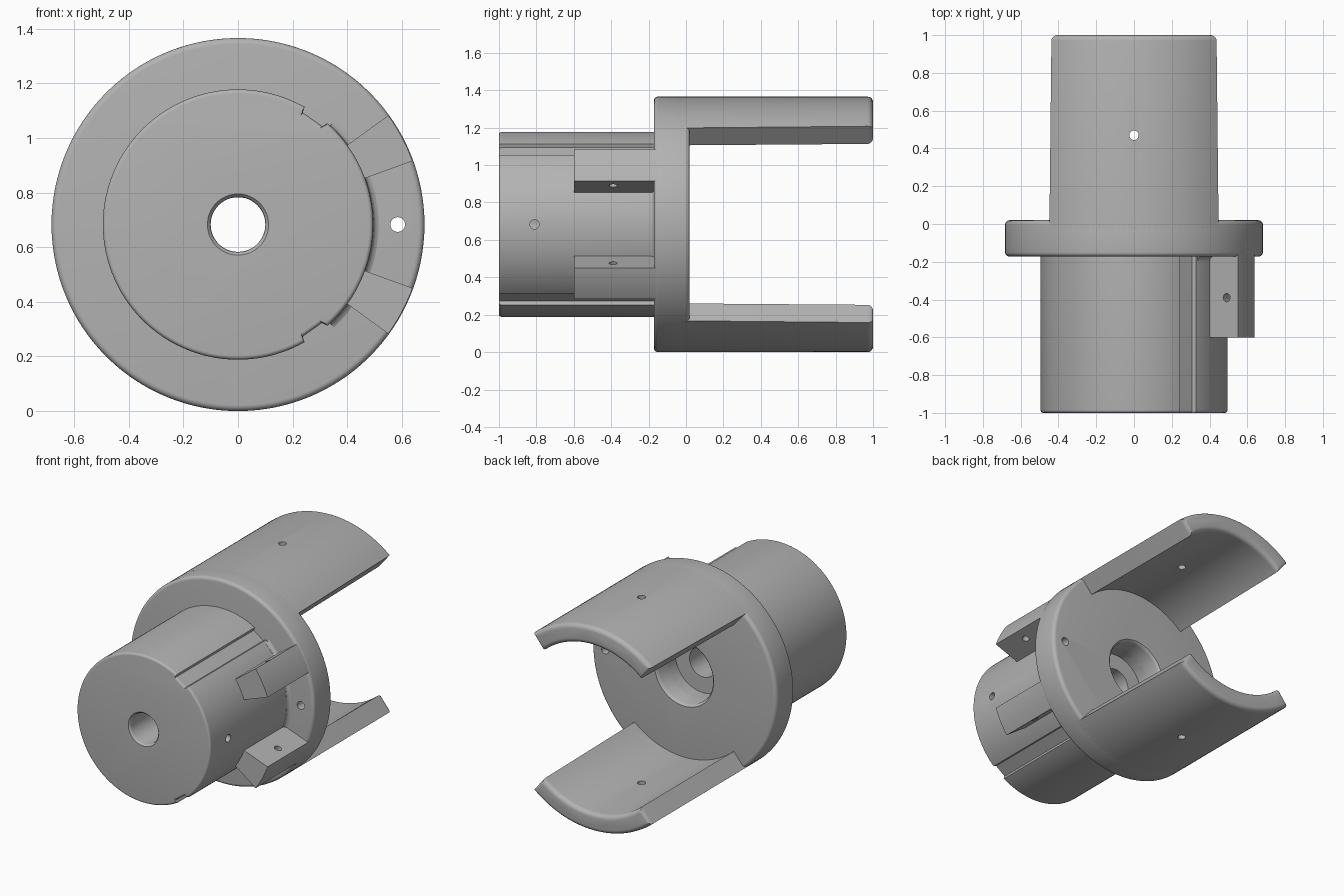
import bpy, bmesh, math
from mathutils import Vector

if "Cube" in bpy.data.objects:
    bpy.data.objects.remove(bpy.data.objects["Cube"], do_unlink=True)

CZ = 0.683          # height of the shaft axis
R = 0.683           # flange and jaw outer radius
HUB = 0.495         # hub radius
FRONT, BACK = -0.172, 0.02   # flange faces

grey = bpy.data.materials.new("plain grey")
grey.use_nodes = True
grey.diffuse_color = (0.45, 0.45, 0.45, 1)
grey.node_tree.nodes["Principled BSDF"].inputs["Base Color"].default_value = (0.45, 0.45, 0.45, 1)


def polar(r, deg):
    a = math.radians(deg)
    return (r * math.cos(a), r * math.sin(a))


def arc(r, a0, a1, n):
    return [polar(r, a0 + (a1 - a0) * i / n) for i in range(n + 1)]


def circle(r, n=128):
    return arc(r, 0, 360, n)[:-1]


def sector(r0, r1, a0, a1, n):
    return arc(r1, a0, a1, n) + arc(r0, a1, a0, n)


def rounding(size, steps=5):
    """(inset, distance from the end) pairs of a quarter round, end first."""
    turns = [math.pi / 2 * i / steps for i in range(steps + 1)]
    return [(size * (1 - math.sin(t)), size * (1 - math.cos(t))) for t in turns]


def loft(name, rings):
    """Skin (outline, y) rings along the shaft axis and cap both ends."""
    bm = bmesh.new()
    loops = [[bm.verts.new((x, y, z + CZ)) for x, z in pts] for pts, y in rings]
    n = len(loops[0])
    for a, b in zip(loops, loops[1:]):
        for i in range(n):
            j = (i + 1) % n
            bm.faces.new((a[i], a[j], b[j], b[i]))
    bm.faces.new(loops[0])
    bm.faces.new(loops[-1])
    bmesh.ops.recalc_face_normals(bm, faces=bm.faces)
    mesh = bpy.data.meshes.new(name)
    bm.to_mesh(mesh)
    bm.free()
    mesh.materials.append(grey)
    obj = bpy.data.objects.new(name, mesh)
    bpy.context.collection.objects.link(obj)
    return obj


def activate(obj):
    bpy.ops.object.select_all(action='DESELECT')
    obj.select_set(True)
    bpy.context.view_layer.objects.active = obj


def cut(cutter, *targets):
    cutter.hide_render = True
    for obj in targets:
        activate(obj)
        mod = obj.modifiers.new("cut", 'BOOLEAN')
        mod.operation, mod.solver, mod.object = 'DIFFERENCE', 'EXACT', cutter
        bpy.ops.object.modifier_apply(modifier=mod.name)
    bpy.data.objects.remove(cutter, do_unlink=True)


def drill(target, centre, direction, depth, r=0.025):
    turn = Vector(direction).to_track_quat('Z', 'Y').to_euler()
    bpy.ops.mesh.primitive_cylinder_add(vertices=24, radius=r, depth=depth,
                                        location=centre, rotation=turn)
    cutter = bpy.context.object
    cutter.data.materials.append(grey)
    cut(cutter, target)


# Hub with two shallow keyways
FLOOR = 0.474
outline = (arc(HUB, 60.5, 299.5, 80) + [polar(FLOOR, -60), polar(FLOOR, -49.5)]
           + arc(HUB, -48.5, 48.5, 36) + [polar(FLOOR, 49.5), polar(FLOOR, 60)])
rings = []
for inset, d in rounding(0.015):
    k = 1 - inset / HUB
    rings.append(([(x * k, z * k) for x, z in outline], -1 + d))
hub = loft("hub", rings + [(outline, -0.1)])

# Flange with rounded rims
rings = [(circle(R - i), FRONT + d) for i, d in rounding(0.022)]
rings += [(circle(R - i), BACK - d) for i, d in reversed(rounding(0.025))]
flange = loft("flange", rings)

# Fillet where the hub meets the flange
fillet = [(sector(HUB - 0.03, HUB + i, -47, 47, 36), FRONT - 0.022 + d)
          for i, d in [(0.001, 0), (0.004, 0.011), (0.011, 0.018), (0.022, 0.023)]]
loft("hub_fillet", fillet)

# Shaft bore with wider counterbore and eased rims
bore = [(0.112, -1.02), (0.112, -1), (0.103, -0.99), (0.1, -0.975), (0.1, -0.18),
        (0.205, -0.18), (0.205, 0), (0.21, 0.012), (0.22, 0.021), (0.22, 0.05)]
cut(loft("bore_cutter", [(circle(r, 64), y) for r, y in bore]), hub, flange)
drill(hub, (0.32, -0.81, CZ), (1, 0, 0), 0.6)
drill(flange, (0.585, -0.08, CZ), (0, 1, 0), 0.4, 0.027)

# Lugs on the left side of the hub
for name, side in (("upper_lug", 1), ("lower_lug", -1)):
    shape = sector(HUB - 0.03, R - 0.003, 20 * side, 36 * side, 10)
    lug = loft(name, [(shape, -0.6), (shape, FRONT + 0.03)])
    x, z = polar(0.6, 28 * side)
    dx, dz = polar(1, 28 * side + 90)
    drill(lug, (x, -0.39, z + CZ), (dx, 0, dz), 0.5, 0.022)

# Curved jaws reaching back from the flange
for name, mid in (("upper_jaw", 90), ("lower_jaw", 270)):
    rings = [(sector(0.56, R, mid - 41, mid + 41, 36), BACK - 0.05)]
    for i, d in reversed(rounding(0.03)):
        half = 39.8 - i * 50
        rings.append((sector(0.56 + i, R - i, mid - half, mid + half, 36), 1 - d))
    jaw = loft(name, rings)
    side = math.sin(math.radians(mid))
    drill(jaw, (0, 0.47, CZ + 0.62 * side), (0, 0, 1), 0.4)

# Smooth shading with crisp edges
for obj in bpy.context.scene.objects:
    if obj.type == 'MESH':
        activate(obj)
        bpy.ops.object.shade_smooth_by_angle(angle=math.radians(30))
